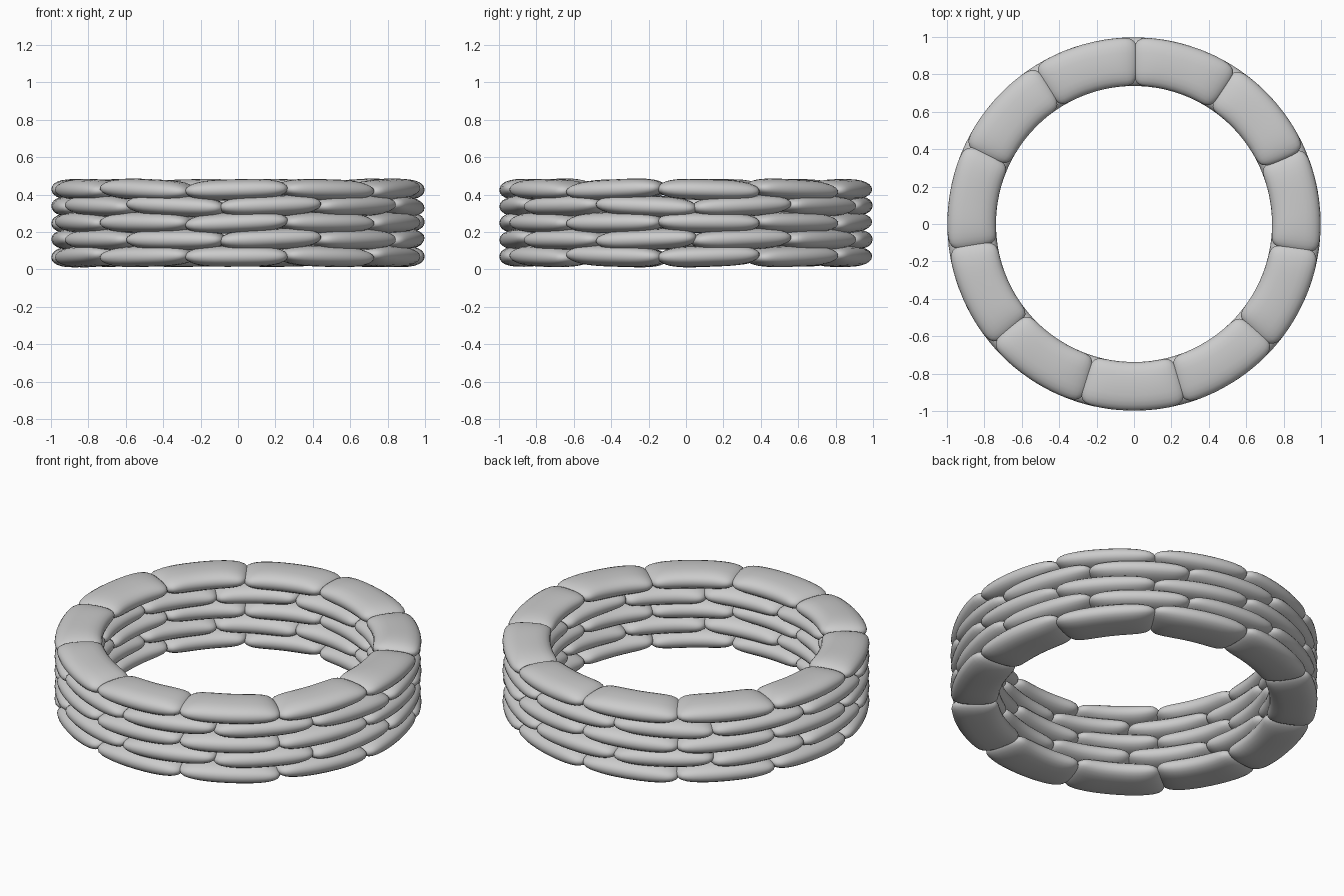
import bpy, bmesh, math, random

if "Cube" in bpy.data.objects:
    bpy.data.objects.remove(bpy.data.objects["Cube"])

random.seed(4)
BAGS = 11
STEP = 2 * math.pi / BAGS
R_MID, R_HALF, Z_HALF = 0.868, 0.13, 0.056
HALF_ANGLE = STEP / 2 * 1.06
ROWS = [(0.07, 89.5), (0.16, 101.0), (0.25, 89.5), (0.338, 101.0), (0.426, 89.5)]


def spow(v, p):
    return math.copysign(abs(v) ** p, v)


def pillow_bag(name, angle, z, tilt, roll):
    """Closed pillow bent along the ring: stations along the arc, superellipse section."""
    bm = bmesh.new()
    n, m = 20, 24
    rings = []
    for i in range(1, n):
        u = spow(math.sin(math.pi * (i / n - 0.5)), 0.8)
        wide = (1 - abs(u) ** 12) ** 0.4
        tall = (1 - abs(u) ** 4) ** 0.5
        ring = []
        for j in range(m):
            t = 2 * math.pi * j / m
            c = spow(math.cos(t), 0.75) * wide
            s = spow(math.sin(t), 0.9) * tall
            a = angle + u * HALF_ANGLE
            r = R_MID + R_HALF * c
            h = z + Z_HALF * s + tilt * u + roll * c
            ring.append(bm.verts.new((r * math.cos(a), r * math.sin(a), h)))
        rings.append(ring)
    for a, b in zip(rings, rings[1:]):
        for j in range(m):
            k = (j + 1) % m
            bm.faces.new((a[j], a[k], b[k], b[j]))
    bm.faces.new(rings[0])
    bm.faces.new(rings[-1])
    bmesh.ops.recalc_face_normals(bm, faces=bm.faces)
    for f in bm.faces:
        f.smooth = True
    me = bpy.data.meshes.new(name)
    bm.to_mesh(me)
    bm.free()
    ob = bpy.data.objects.new(name, me)
    bpy.context.collection.objects.link(ob)
    return ob


# five staggered courses of sandbags, each slightly uneven
for row, (z, joint) in enumerate(ROWS):
    for k in range(BAGS):
        pillow_bag(f"sandbag_row{row + 1}_{k + 1}",
                   math.radians(joint) + (k + 0.5) * STEP,
                   z, random.uniform(-0.012, 0.012), random.uniform(-0.004, 0.004))
